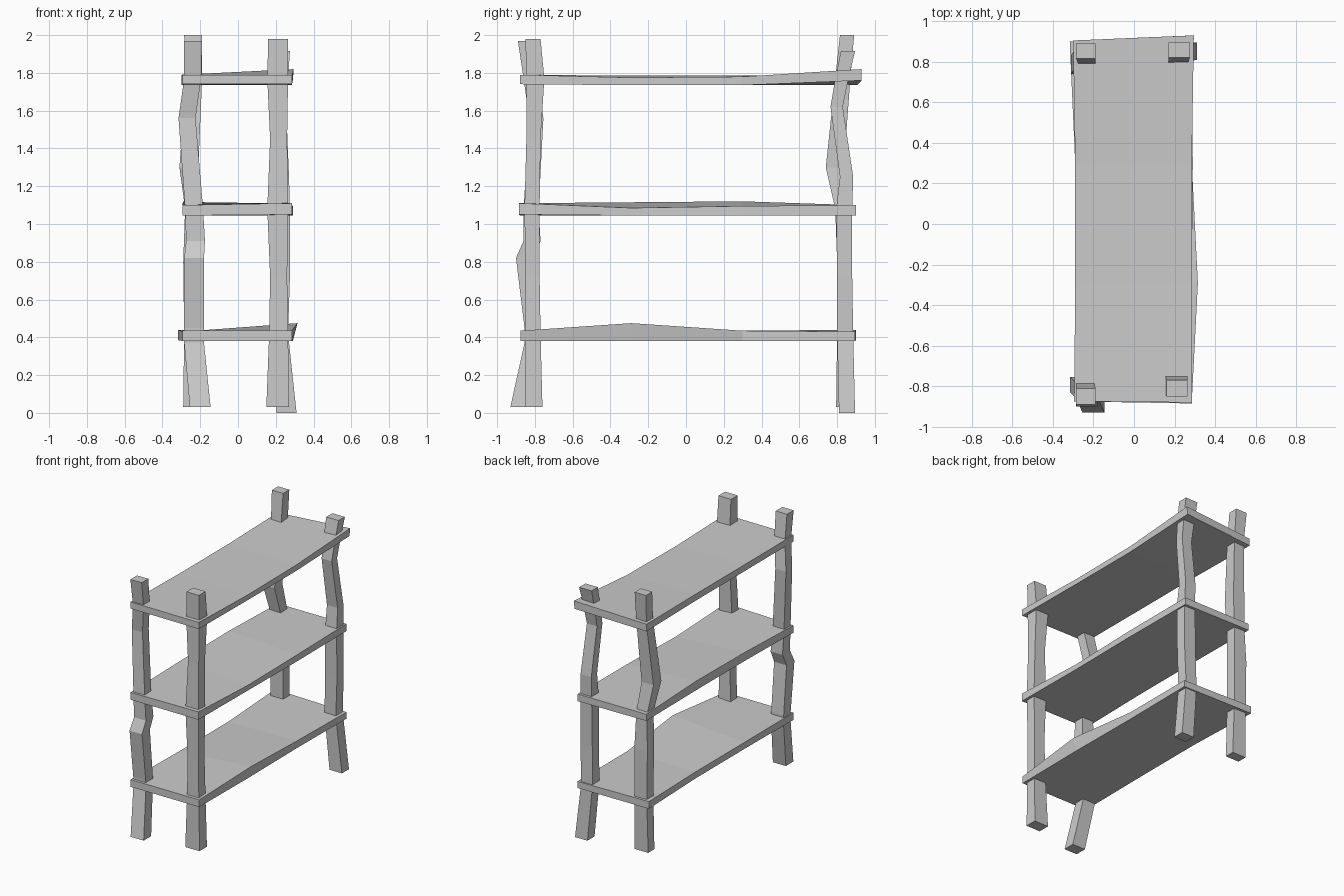
import bpy, bmesh


def loft(name, rings):
    """Skin a chain of four-point rings and cap both ends."""
    bm = bmesh.new()
    vr = [[bm.verts.new(p) for p in ring] for ring in rings]
    for a, b in zip(vr, vr[1:]):
        for i in range(4):
            j = (i + 1) % 4
            bm.faces.new((a[i], a[j], b[j], b[i]))
    bm.faces.new(vr[0][::-1])
    bm.faces.new(vr[-1])
    bmesh.ops.recalc_face_normals(bm, faces=bm.faces)
    me = bpy.data.meshes.new(name)
    bm.to_mesh(me)
    bm.free()
    bpy.context.collection.objects.link(bpy.data.objects.new(name, me))


def post(name, sections):
    """Crooked post: each section is z, left, right, front, back."""
    loft(name, [[(a, c, z), (b, c, z), (b, d, z), (a, d, z)]
                for z, a, b, c, d in sections])


def shelf(name, rows):
    """Warped board: each row is
    y left, y right, x left, x right, top left, top right, bottom left, bottom right."""
    loft(name, [[(xl, yl, bl), (min(xr, 0.29), yr, br), (xr, yr, tr), (xl, yl, tl)]
                for yl, yr, xl, xr, tl, tr, bl, br in rows])


# Posts
post("front_right_post", [
    (0.03, 0.15, 0.27, -0.85, -0.76),
    (0.42, 0.165, 0.265, -0.85, -0.77),
    (0.72, 0.17, 0.26, -0.85, -0.775),
    (1.08, 0.155, 0.265, -0.855, -0.775),
    (1.45, 0.17, 0.26, -0.845, -0.77),
    (1.77, 0.155, 0.265, -0.845, -0.75),
    (1.98, 0.16, 0.265, -0.85, -0.77)])
post("front_left_post", [
    (0.03, -0.255, -0.145, -0.93, -0.84),
    (0.37, -0.285, -0.18, -0.855, -0.77),
    (0.45, -0.285, -0.18, -0.855, -0.77),
    (0.82, -0.285, -0.18, -0.9, -0.805),
    (0.91, -0.275, -0.175, -0.86, -0.77),
    (1.08, -0.28, -0.185, -0.86, -0.78),
    (1.56, -0.315, -0.225, -0.83, -0.755),
    (1.77, -0.285, -0.195, -0.86, -0.785),
    (1.97, -0.285, -0.19, -0.89, -0.81)])
post("back_left_post", [
    (0.03, -0.29, -0.175, 0.795, 0.87),
    (0.42, -0.285, -0.18, 0.80, 0.88),
    (0.8, -0.29, -0.18, 0.80, 0.88),
    (1.08, -0.28, -0.19, 0.79, 0.87),
    (1.3, -0.31, -0.21, 0.74, 0.835),
    (1.77, -0.275, -0.19, 0.79, 0.87),
    (2.0, -0.285, -0.19, 0.815, 0.89)])
post("back_right_post", [
    (0.0, 0.205, 0.31, 0.81, 0.895),
    (0.42, 0.17, 0.265, 0.80, 0.885),
    (0.72, 0.175, 0.275, 0.80, 0.88),
    (1.08, 0.18, 0.275, 0.795, 0.88),
    (1.25, 0.18, 0.27, 0.815, 0.885),
    (1.62, 0.17, 0.255, 0.765, 0.83),
    (1.77, 0.17, 0.265, 0.79, 0.86),
    (1.915, 0.17, 0.275, 0.82, 0.895)])

# Shelves
shelf("bottom_shelf", [
    (-0.875, -0.875, -0.295, 0.285, 0.435, 0.435, 0.38, 0.38),
    (-0.29, -0.29, -0.29, 0.315, 0.43, 0.475, 0.38, 0.38),
    (0.3, 0.3, -0.29, 0.285, 0.43, 0.435, 0.38, 0.38),
    (0.9, 0.895, -0.317, 0.29, 0.44, 0.43, 0.385, 0.38)])
shelf("middle_shelf", [
    (-0.875, -0.885, -0.295, 0.285, 1.10, 1.11, 1.045, 1.05),
    (-0.29, -0.29, -0.29, 0.285, 1.115, 1.085, 1.05, 1.045),
    (0.3, 0.3, -0.29, 0.29, 1.12, 1.095, 1.05, 1.045),
    (0.9, 0.9, -0.295, 0.285, 1.10, 1.10, 1.05, 1.045)])
shelf("top_shelf", [
    (-0.875, -0.88, -0.295, 0.285, 1.79, 1.79, 1.74, 1.74),
    (-0.29, -0.29, -0.29, 0.285, 1.785, 1.775, 1.735, 1.735),
    (0.3, 0.3, -0.29, 0.285, 1.785, 1.78, 1.735, 1.735),
    (0.905, 0.93, -0.3, 0.295, 1.79, 1.82, 1.735, 1.76)])
